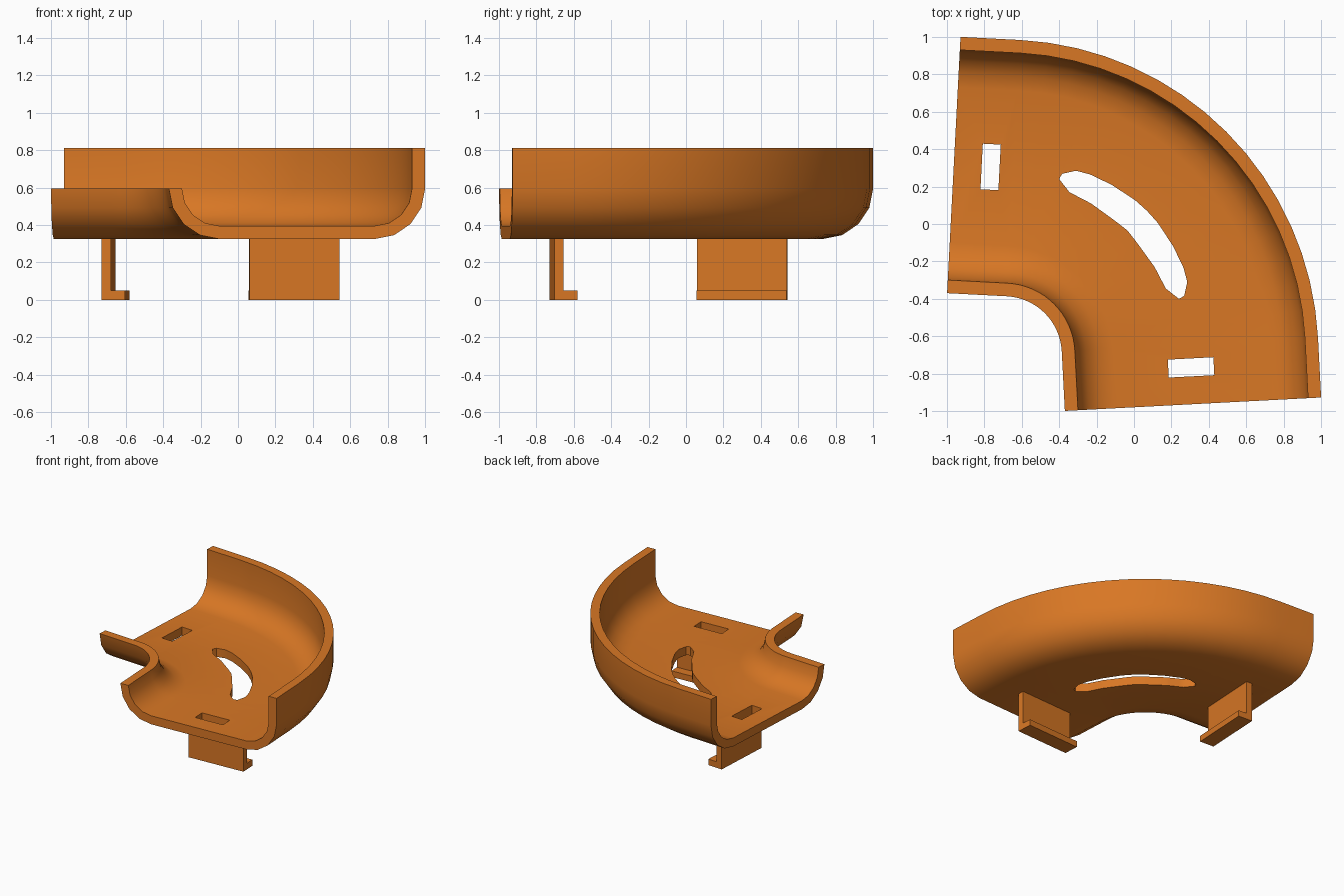
import bpy, bmesh, math
from mathutils import Vector

if "Cube" in bpy.data.objects:
    bpy.data.objects.remove(bpy.data.objects["Cube"])

C = Vector((-0.696, -0.696, 0))        # bend centre
R_IN, R_OUT, STRAIGHT = 0.31, 1.682, 0.32
TILT = math.radians(3)
N = Vector((math.sin(TILT), math.cos(TILT), 0))    # across the channel at the left end
T = Vector((math.cos(TILT), -math.sin(TILT), 0))   # along the channel at the left end

orange = bpy.data.materials.new("orange")
orange.diffuse_color = (0.69, 0.185, 0.018, 1)
orange.use_nodes = True
orange.node_tree.nodes["Principled BSDF"].inputs["Base Color"].default_value = orange.diffuse_color


def finish(name, bm):
    bmesh.ops.recalc_face_normals(bm, faces=bm.faces)
    me = bpy.data.meshes.new(name)
    bm.to_mesh(me)
    bm.free()
    me.materials.append(orange)
    ob = bpy.data.objects.new(name, me)
    bpy.context.collection.objects.link(ob)
    return ob


def loft(name, rings):
    """Skin closed rings of points and cap both ends."""
    bm = bmesh.new()
    rows = [[bm.verts.new(p) for p in ring] for ring in rings]
    n = len(rows[0])
    for a, b in zip(rows, rows[1:]):
        for i in range(n):
            j = (i + 1) % n
            bm.faces.new((a[i], a[j], b[j], b[i]))
    bm.faces.new(rows[0])
    bm.faces.new(rows[-1])
    return finish(name, bm)


def prism(name, outline, z0, z1):
    return loft(name, [[Vector((p[0], p[1], z)) for p in outline] for z in (z0, z1)])


def local_box(name, t0, t1, half, z0, z1, swap):
    """Box aligned to the left end; swap mirrors it across the diagonal."""
    mid = (R_IN + R_OUT) / 2
    pts = [C + T * t + N * (mid + s * half)
           for t, s in ((t0, -1), (t1, -1), (t1, 1), (t0, 1))]
    return prism(name, [(p.y, p.x) if swap else (p.x, p.y) for p in pts], z0, z1)


def arc(cr, cz, rad, a0, a1, n=4):
    return [(cr + rad * math.cos(math.radians(a0 + (a1 - a0) * i / n)),
             cz + rad * math.sin(math.radians(a0 + (a1 - a0) * i / n))) for i in range(n + 1)]


# Channel: low inner lip, flat floor, tall outer wall
F, ZC = 0.27, 0.595
section = (arc(R_IN + F, ZC, F, 180, 270) + arc(R_OUT - F, ZC, F, 270, 360)
           + [(R_OUT, 0.81), (R_OUT - 0.07, 0.81)]
           + arc(R_OUT - F, ZC, 0.2, 360, 270) + arc(R_IN + F, ZC, 0.2, 270, 180))


def station(phi, shift=Vector((0, 0, 0))):
    d = Vector((math.cos(phi), math.sin(phi), 0))
    return [C + d * r + shift + Vector((0, 0, z)) for r, z in section]


STEPS = 16
first, last = math.pi / 2 - TILT, TILT
rings = [station(first, -T * STRAIGHT)]
rings += [station(first + (last - first) * i / STEPS) for i in range(STEPS + 1)]
rings += [station(last, -Vector((T.y, T.x, 0)) * STRAIGHT)]
channel = loft("curved_channel", rings)

# Openings: crescent in the middle, one slot near each end
outer = [(-0.40, 0.24), (-0.385, 0.268), (-0.31, 0.285), (-0.235, 0.265),
         (-0.12, 0.21), (0.005, 0.128)]
inner = [(-0.035, -0.035), (-0.10, 0.016), (-0.23, 0.11), (-0.345, 0.17)]
flip = lambda pts: [(y, x) for x, y in reversed(pts)]
crescent = outer + [(0.07, 0.07)] + flip(outer) + flip(inner[1:]) + inner
cutters = [prism("crescent_cutter", crescent, 0.2, 0.5)]
cutters += [local_box("slot_cutter", -0.171, -0.075, 0.122, 0.2, 0.5, s) for s in (False, True)]
for c in cutters:
    m = channel.modifiers.new("opening", 'BOOLEAN')
    m.operation, m.solver, m.object = 'DIFFERENCE', 'EXACT', c
bpy.context.view_layer.objects.active = channel
channel.select_set(True)
for m in list(channel.modifiers):
    bpy.ops.object.modifier_apply(modifier=m.name)
for c in cutters:
    bpy.data.objects.remove(c)
bpy.ops.object.shade_smooth_by_angle(angle=math.radians(30))

# Clip under each slot: L-shaped, foot pointing inwards
for swap, side in ((False, "left"), (True, "front")):
    local_box(side + "_clip_plate", -0.073, -0.023, 0.241, 0, 0.327, swap)
    local_box(side + "_clip_foot", -0.023, 0.052, 0.241, 0, 0.05, swap)
